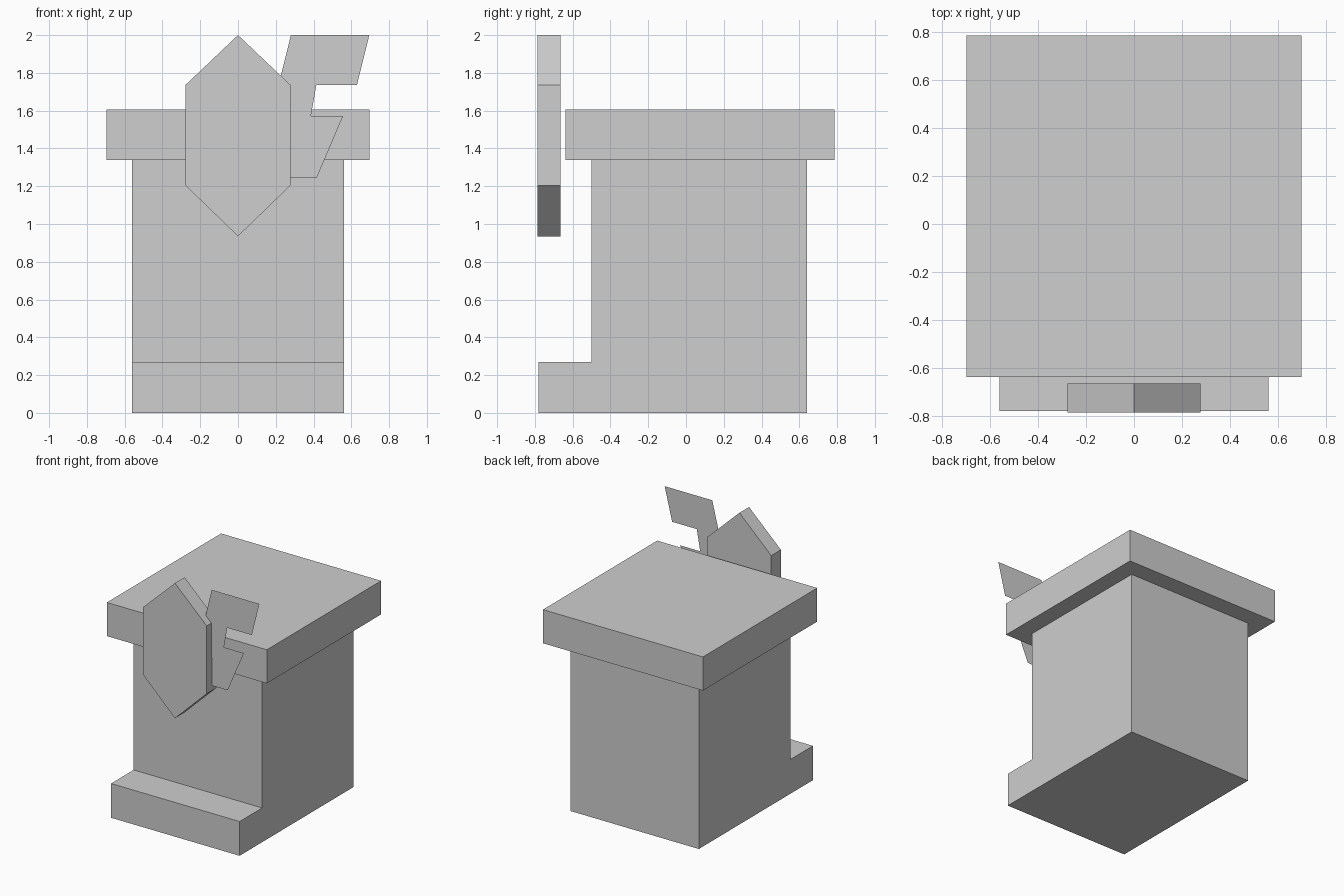
import bpy
import bmesh
from mathutils import Vector

cube = bpy.data.objects.get("Cube")
if cube:
    bpy.data.objects.remove(cube, do_unlink=True)

# Single plain colour
GREY = (0.62, 0.62, 0.62, 1.0)
grey = bpy.data.materials.new("light grey")
grey.use_nodes = True
grey.diffuse_color = GREY
grey.node_tree.nodes["Principled BSDF"].inputs["Base Color"].default_value = GREY


def extruded(name, outline, sweep=None):
    """Make a face from outline points and, if given, sweep it into a solid."""
    bm = bmesh.new()
    face = bm.faces.new([bm.verts.new(p) for p in outline])
    if sweep:
        result = bmesh.ops.extrude_face_region(bm, geom=[face], use_keep_orig=True)
        moved = [v for v in result["geom"] if isinstance(v, bmesh.types.BMVert)]
        bmesh.ops.translate(bm, verts=moved, vec=Vector(sweep))
    bmesh.ops.recalc_face_normals(bm, faces=bm.faces)
    mesh = bpy.data.meshes.new(name)
    bm.to_mesh(mesh)
    bm.free()
    mesh.materials.append(grey)
    obj = bpy.data.objects.new(name, mesh)
    bpy.context.collection.objects.link(obj)
    return obj


def front_outline(y, points):
    return [(x, y, z) for x, z in points]


# Pedestal with a front step, swept from its side profile
half = 0.56
side = [(-0.78, 0), (0.64, 0), (0.64, 1.34), (-0.5, 1.34), (-0.5, 0.27), (-0.78, 0.27)]
extruded("pedestal", [(-half, y, z) for y, z in side], (2 * half, 0, 0))

# Overhanging top slab
slab = [(-0.697, -0.637), (0.697, -0.637), (0.697, 0.785), (-0.697, 0.785)]
extruded("top_slab", [(x, y, 1.34) for x, y in slab], (0, 0, 0.265))

# Pointed six-sided plaque
plaque = [(0, 0.935), (0.277, 1.203), (0.277, 1.737), (0, 2), (-0.277, 1.737), (-0.277, 1.203)]
extruded("plaque", front_outline(-0.785, plaque), (0, 0.12, 0))

# Flat zigzag blades beside the plaque
upper = [(0.28, 2), (0.695, 2), (0.63, 1.737), (0.415, 1.737), (0.368, 1.472),
         (0.15, 1.472)]
lower = [(0.2, 1.573), (0.557, 1.573), (0.416, 1.243), (0.2, 1.243)]
extruded("upper_blade", front_outline(-0.727, upper))
extruded("lower_blade", front_outline(-0.722, lower))
